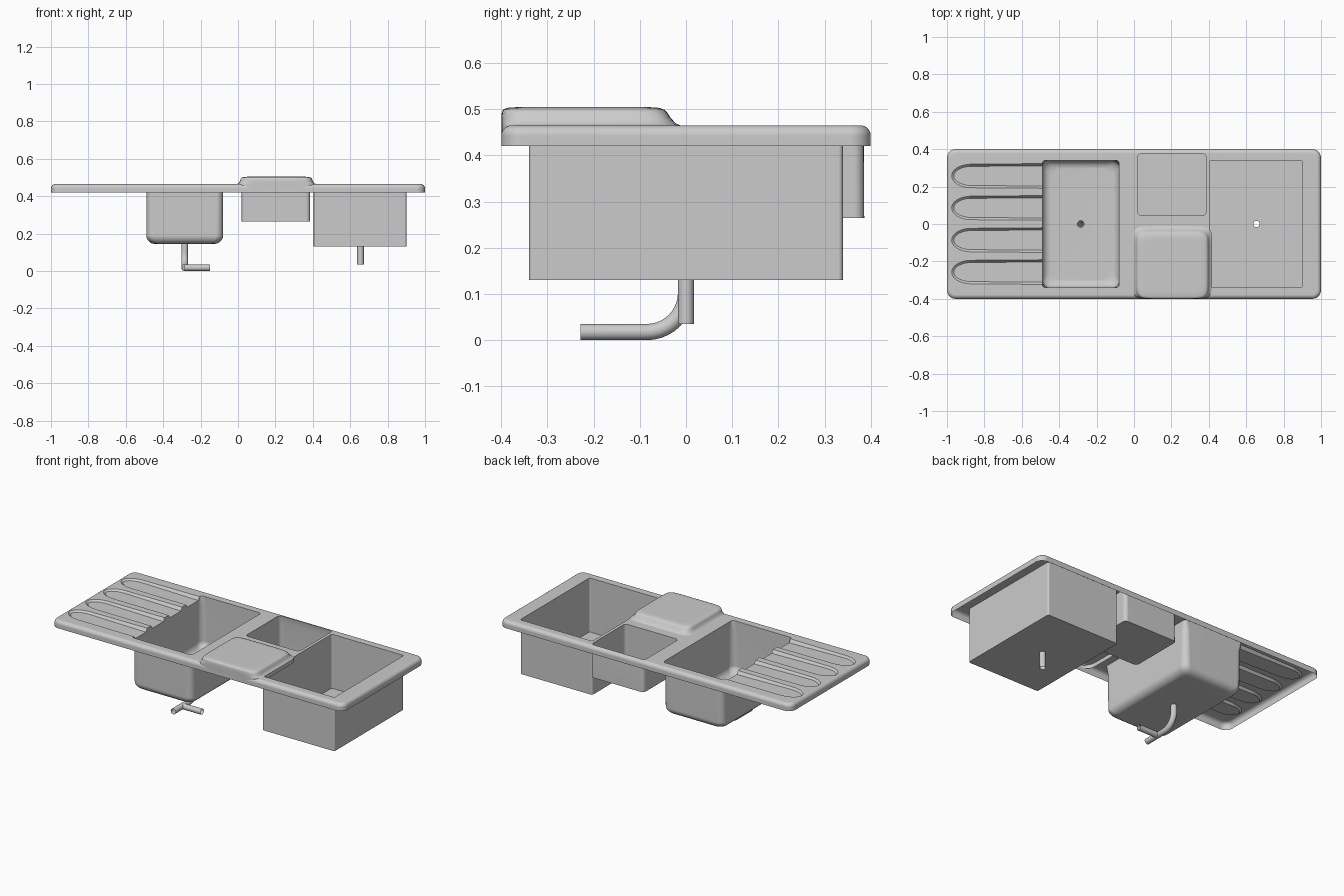
import bpy, bmesh
from math import sin, cos, pi, radians

if "Cube" in bpy.data.objects:
    bpy.data.objects.remove(bpy.data.objects["Cube"])

TOP = 0.465          # deck surface height
LEFT, RIGHT = -0.285, 0.655   # drain positions
PIPE_R = 0.0175


def rrect(x0, x1, y0, y1, r, z, left=(), n=5):
    """Rounded rectangle, counter-clockwise; optional extra points (y, dz) on the left edge."""
    pts = []
    for i, (cx, cy) in enumerate([(x1 - r, y0 + r), (x1 - r, y1 - r), (x0 + r, y1 - r), (x0 + r, y0 + r)]):
        if i == 3:
            pts += [(x0, y, z + dz) for y, dz in left]
        for k in range(n + 1):
            a = radians(-90 + 90 * i + 90 * k / n)
            pts.append((cx + r * cos(a), cy + r * sin(a), z))
    return pts


def verts(bm, pts):
    return [bm.verts.new(p) for p in pts]


def bridge(bm, a, b, closed=True):
    n = len(a)
    for i in range(n if closed else n - 1):
        j = (i + 1) % n
        bm.faces.new((a[i], a[j], b[j], b[i]))


def loop_edges(bm, vs):
    return [bm.edges.get((a, b)) or bm.edges.new((a, b)) for a, b in zip(vs, vs[1:] + vs[:1])]


def loft(bm, rings):
    vr = [verts(bm, r) for r in rings]
    for a, b in zip(vr, vr[1:]):
        bridge(bm, a, b)
    return vr


def fill(bm, loops):
    edges = [e for vs in loops for e in loop_edges(bm, vs)]
    bmesh.ops.triangle_fill(bm, use_beauty=True, edges=edges, normal=(0, 0, 1))


def drain_floor(bm, ring, x, z):
    """Bowl floor with a round drain hole."""
    hole = verts(bm, [(x + PIPE_R * cos(2 * pi * k / 20), PIPE_R * sin(2 * pi * k / 20), z) for k in range(20)])
    fill(bm, [ring, hole])


def finish(bm, name, angle=35):
    bmesh.ops.recalc_face_normals(bm, faces=bm.faces[:])
    top = max(bm.faces, key=lambda f: f.calc_center_median().z)
    if top.normal.z < 0:
        bmesh.ops.reverse_faces(bm, faces=bm.faces[:])
    me = bpy.data.meshes.new(name)
    bm.to_mesh(me)
    bm.free()
    ob = bpy.data.objects.new(name, me)
    bpy.context.collection.objects.link(ob)
    bpy.ops.object.select_all(action='DESELECT')
    ob.select_set(True)
    bpy.context.view_layer.objects.active = ob
    bpy.ops.object.shade_smooth_by_angle(angle=radians(angle))
    mod = ob.modifiers.new("normals", 'WEIGHTED_NORMAL')
    mod.keep_sharp = True
    return ob


bm = bmesh.new()

# Turned-down rim with a rounded top edge
R = 0.022
rim = [rrect(-1, 1, -0.4, 0.4, 0.045, 0.42)]
for k in range(7):
    t = radians(15 * k)
    i = R * (1 - cos(t))
    rim.append(rrect(-1 + i, 1 - i, -0.4 + i, 0.4 - i, 0.045 - i, TOP - R + R * sin(t)))
deck_loop = loft(bm, rim)[-1]

# Left bowl: its left edge dips where the four drainer grooves run in
BX0, BX1, BY = -0.49, -0.08, 0.34
centres = [0.257, 0.086, -0.086, -0.257]
HW, INSET, DEPTH = 0.066, 0.012, 0.02
left = []
for c in centres:
    left += [(c + HW, 0), (c + HW - INSET, -DEPTH), (c - HW + INSET, -DEPTH), (c - HW, 0)]
low = [(y * 0.88, 0) for y, dz in left]
rings = [rrect(BX0, BX1, -BY, BY, 0.016, TOP, left),
         rrect(BX0, BX1, -BY, BY, 0.035, 0.41, low)]
f = 0.045
for k in range(6):
    t = radians(18 * k)
    i = f * (1 - cos(t))
    rings.append(rrect(BX0 + i, BX1 - i, -BY + i, BY - i, 0.04, 0.145 + f - f * sin(t),
                       [(y * (1 - i * 3), 0) for y, dz in low]))
vr = loft(bm, rings)
drain_floor(bm, vr[-1], LEFT, 0.145)

# Drainer grooves: sloping floors with soft sides, open to the bowl
bowl_top = vr[0]
start = 18                      # first left-edge point in the ring
outline = bowl_top[:start]
TIP, NECK = -0.975, -0.87
for g, c in enumerate(centres):
    e = bowl_top[start + 4 * g: start + 4 * g + 4]

    def u_shape(inset):
        pts = []
        for k in range(17):
            a = pi / 2 + pi * k / 16
            pts.append((NECK + (NECK - TIP - inset) * cos(a), c + (HW - 0.003 - inset) * sin(a)))
        return pts

    def sink(x):
        return DEPTH * (0.45 + 0.55 * (x - TIP) / (BX0 - TIP))

    outer = [e[0]] + verts(bm, [(x, y, TOP) for x, y in u_shape(0)]) + [e[3]]
    mid = [bm.verts.new((BX0, c + HW - 0.004, TOP - DEPTH * 0.75))]
    inner = [e[1]] + verts(bm, [(x, y, TOP - sink(x)) for x, y in u_shape(INSET)]) + [e[2]]
    bm.verts.remove(mid[0])
    bridge(bm, outer, inner, closed=False)
    # floor strips across the groove
    h = len(inner) // 2
    for k in range(h):
        a, b, p, q = inner[k], inner[k + 1], inner[-2 - k], inner[-1 - k]
        bm.faces.new((a, b, q) if b is p else (a, b, p, q))
    outline += outer
outline += bowl_top[start + 16:]

# Large right bowl and small rear bowl: plain boxes
vr = loft(bm, [rrect(0.405, 0.9, -0.34, 0.34, 0.01, z) for z in (TOP, 0.13)])
right_top = vr[0]
drain_floor(bm, vr[-1], RIGHT, 0.13)
vr = loft(bm, [rrect(0.02, 0.386, 0.045, 0.377, 0.022, TOP),
               rrect(0.02, 0.386, 0.045, 0.385, 0.022, 0.42),
               rrect(0.02, 0.386, 0.045, 0.386, 0.022, 0.265)])
small_top = vr[0]
bm.faces.new(vr[-1])

# Deck surface around all openings
fill(bm, [deck_loop, outline, right_top, small_top])
finish(bm, "sink_top")


# Raised cover with a flared foot and slightly bulging sides
def pillow(x0, x1, y0, y1, z, n=9.0, count=96):
    pts = []
    for k in range(count):
        a = 2 * pi * k / count
        s = (abs(cos(a)) ** n + abs(sin(a)) ** n) ** (-1 / n)
        pts.append(((x0 + x1) / 2 + (x1 - x0) / 2 * s * cos(a),
                    (y0 + y1) / 2 + (y1 - y0) / 2 * s * sin(a), z))
    return pts


bm = bmesh.new()
rings = loft(bm, [pillow(-0.008, 0.418, -0.400, -0.012, 0.440),
                  pillow(-0.008, 0.418, -0.400, -0.012, 0.465),
                  pillow(0.003, 0.407, -0.400, -0.022, 0.469),
                  pillow(0.010, 0.400, -0.400, -0.032, 0.480),
                  pillow(0.014, 0.396, -0.399, -0.040, 0.492),
                  pillow(0.020, 0.390, -0.396, -0.047, 0.499),
                  pillow(0.032, 0.378, -0.388, -0.058, 0.503),
                  pillow(0.060, 0.350, -0.360, -0.085, 0.505)])
bm.faces.new(rings[-1])
finish(bm, "raised_cover", 50)


# Drain pipes: open tubes swept along paths
def pipe(name, pts):
    cu = bpy.data.curves.new(name, 'CURVE')
    cu.dimensions = '3D'
    cu.bevel_depth = PIPE_R
    cu.bevel_resolution = 4
    sp = cu.splines.new('POLY')
    sp.points.add(len(pts) - 1)
    for p, co in zip(sp.points, pts):
        p.co = (*co, 1)
    ob = bpy.data.objects.new(name, cu)
    bpy.context.collection.objects.link(ob)
    bpy.ops.object.select_all(action='DESELECT')
    ob.select_set(True)
    bpy.context.view_layer.objects.active = ob
    bpy.ops.object.convert(target='MESH')
    bpy.ops.object.shade_smooth_by_angle(angle=radians(40))


B = 0.085
bend = [(LEFT, -B + B * cos(radians(9 * k)), PIPE_R + B - B * sin(radians(9 * k))) for k in range(11)]
pipe("left_drain_pipe", [(LEFT, 0, 0.145)] + bend + [(LEFT, -0.228, PIPE_R)])
pipe("branch_pipe", [(LEFT, -0.138, PIPE_R), (-0.15, -0.138, PIPE_R)])
pipe("right_drain_pipe", [(RIGHT, 0, 0.13), (RIGHT, 0, 0.035)])
